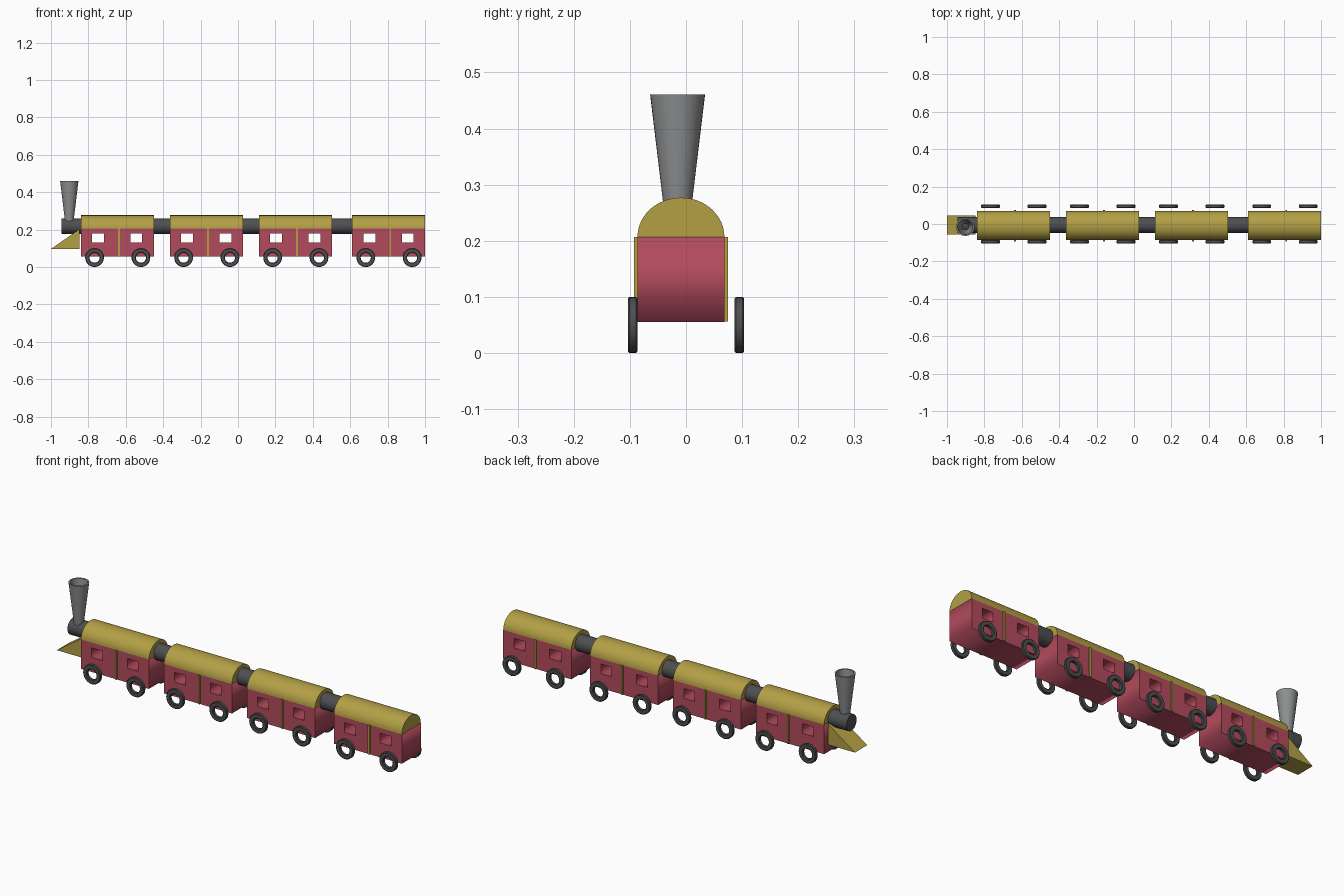
import bpy, bmesh, math
from mathutils import Matrix

if "Cube" in bpy.data.objects:
    bpy.data.objects.remove(bpy.data.objects["Cube"])

def paint(name, rgb):
    m = bpy.data.materials.new(name)
    m.diffuse_color = (*rgb, 1)
    m.use_nodes = True
    m.node_tree.nodes["Principled BSDF"].inputs["Base Color"].default_value = m.diffuse_color
    return m

RED = paint("red", (0.45, 0.07, 0.11))
YELLOW = paint("yellow", (0.45, 0.35, 0.06))
DARK = paint("dark_grey", (0.075, 0.078, 0.082))
STEEL = paint("steel", (0.27, 0.275, 0.28))
MID_Y = -0.009
ALONG_X = Matrix.Rotation(math.pi / 2, 4, 'Y')
ALONG_Y = Matrix.Rotation(math.pi / 2, 4, 'X')

def finish(name, bm, mat, smooth=False):
    bmesh.ops.recalc_face_normals(bm, faces=bm.faces)
    me = bpy.data.meshes.new(name)
    bm.to_mesh(me)
    bm.free()
    ob = bpy.data.objects.new(name, me)
    bpy.context.collection.objects.link(ob)
    me.materials.append(mat)
    if smooth:
        bpy.ops.object.select_all(action='DESELECT')
        ob.select_set(True)
        bpy.context.view_layer.objects.active = ob
        bpy.ops.object.shade_smooth_by_angle(angle=math.radians(35))
    return ob

def lathe(name, profile, mat, loc, rot=Matrix(), steps=32):
    """Revolve a closed (radius, height) profile about its axis."""
    bm = bmesh.new()
    vs = [bm.verts.new((r, 0, h)) for r, h in profile]
    es = [bm.edges.new((a, b)) for a, b in zip(vs, vs[1:] + vs[:1])]
    bmesh.ops.spin(bm, geom=vs + es, cent=(0, 0, 0), axis=(0, 0, 1),
                   angle=math.tau, steps=steps, use_merge=False)
    bmesh.ops.remove_doubles(bm, verts=bm.verts, dist=1e-5)
    bmesh.ops.transform(bm, matrix=Matrix.Translation(loc) @ rot, verts=bm.verts)
    return finish(name, bm, mat, True)

def prism(name, outline, depth_vec, mat, smooth=False):
    """Extrude a closed 3D outline along a vector."""
    bm = bmesh.new()
    f = bm.faces.new([bm.verts.new(p) for p in outline])
    ext = bmesh.ops.extrude_face_region(bm, geom=[f], use_keep_orig=True)
    bmesh.ops.translate(bm, vec=depth_vec,
                        verts=[v for v in ext['geom'] if isinstance(v, bmesh.types.BMVert)])
    return finish(name, bm, mat, smooth)

def rod(name, x0, x1):
    bm = bmesh.new()
    bmesh.ops.create_cone(bm, cap_ends=True, segments=32, radius1=0.042, radius2=0.042, depth=x1 - x0,
                          matrix=Matrix.Translation(((x0 + x1) / 2, -0.005, 0.218)) @ ALONG_X)
    return finish(name, bm, DARK, True)

def car_body(name, x):
    """Box with two window tunnels, as a filled outline with holes."""
    cu = bpy.data.curves.new(name, 'CURVE')
    cu.dimensions, cu.fill_mode, cu.extrude = '2D', 'BOTH', 0.0775
    for x0, x1, z0, z1 in ((0, 0.39, 0.055, 0.207), (0.06, 0.124, 0.13, 0.18), (0.266, 0.328, 0.13, 0.18)):
        s = cu.splines.new('POLY')
        s.points.add(3)
        for p, (a, b) in zip(s.points, ((x0, z0), (x1, z0), (x1, z1), (x0, z1))):
            p.co = (a, b, 0, 1)
        s.use_cyclic_u = True
    cu.materials.append(RED)
    ob = bpy.data.objects.new(name, cu)
    bpy.context.collection.objects.link(ob)
    ob.location, ob.rotation_euler = (x, MID_Y, 0), (math.pi / 2, 0, 0)
    bpy.ops.object.select_all(action='DESELECT')
    ob.select_set(True)
    bpy.context.view_layer.objects.active = ob
    bpy.ops.object.convert(target='MESH')

# Four carriages
starts = (-0.84, -0.364, 0.112, 0.61)
tyre = [(0.027, -0.006), (0.030, -0.0085), (0.047, -0.0085), (0.05, -0.006),
        (0.05, 0.006), (0.047, 0.0085), (0.030, 0.0085), (0.027, 0.006)]
for i, x in enumerate(starts, 1):
    car_body(f"carriage_body_{i}", x)
    # Arched roof
    arch = [(x, MID_Y + 0.0775 * math.cos(math.pi * k / 24), 0.207 + 0.07 * math.sin(math.pi * k / 24))
            for k in range(25)]
    prism(f"roof_{i}", arch, (0.39, 0, 0), YELLOW, True)
    # Trim strips and wheels on both sides
    for side, s in (("front", -1), ("back", 1)):
        y = MID_Y + s * 0.077
        prism(f"{side}_trim_{i}", [(x + 0.199, y, 0.056), (x + 0.209, y, 0.056),
                                   (x + 0.209, y, 0.207), (x + 0.199, y, 0.207)], (0, s * 0.007, 0), YELLOW)
        for j, wx in enumerate((0.073, 0.321), 1):
            lathe(f"{side}_wheel_{i}_{j}", tyre, DARK, (x + wx, s * 0.095, 0.05), ALONG_Y)

# Couplings between carriages, and the boiler
for i in range(3):
    rod(f"coupling_{i + 1}", starts[i] + 0.385, starts[i + 1] + 0.005)
rod("boiler", -0.945, -0.835)

# Flared hollow chimney
lathe("chimney", [(0.023, 0.245), (0.049, 0.461), (0.041, 0.461), (0.016, 0.245)], STEEL, (-0.902, -0.015, 0))

# Wedge-shaped track guard
prism("track_guard", [(-1, -0.056, 0.097), (-0.847, -0.056, 0.097), (-0.847, -0.056, 0.203)],
      (0, 0.101, 0), YELLOW)
